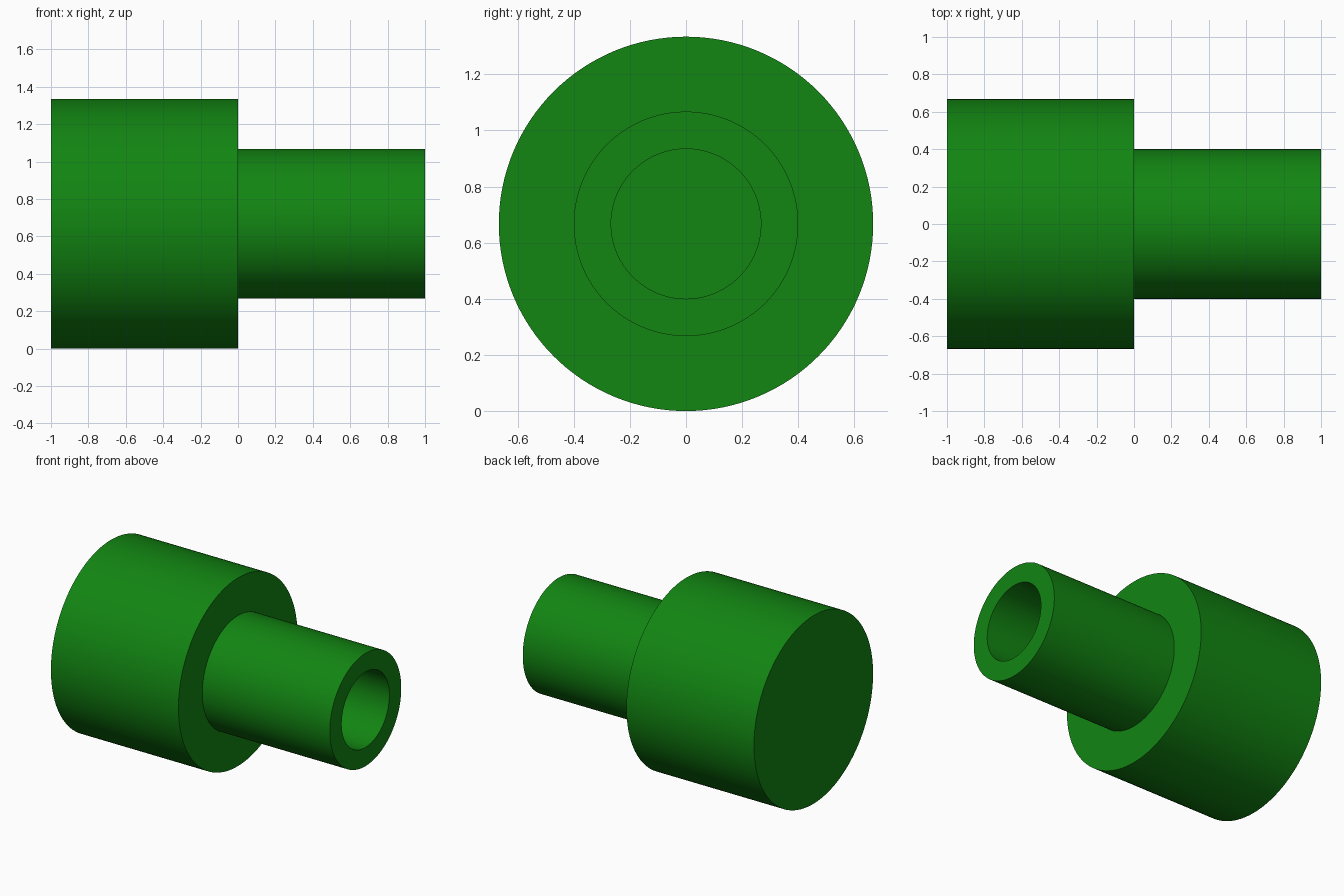
import bpy, bmesh, math

cube = bpy.data.objects.get("Cube")
if cube:
    bpy.data.objects.remove(cube, do_unlink=True)

SEGMENTS = 128
AXIS_Z = 0.667

# Green plastic
green = bpy.data.materials.new("green")
green.use_nodes = True
colour = (0.006, 0.235, 0.006, 1.0)
green.diffuse_color = colour
green.node_tree.nodes["Principled BSDF"].inputs["Base Color"].default_value = colour


def turned_part(name, profile):
    """Turn an open (x, radius) profile about the x axis and cap both ends."""
    bm = bmesh.new()
    rings = []
    for x, r in profile:
        angles = [2 * math.pi * i / SEGMENTS for i in range(SEGMENTS)]
        rings.append([bm.verts.new((x, r * math.cos(a), r * math.sin(a))) for a in angles])
    for a, b in zip(rings, rings[1:]):
        for i in range(SEGMENTS):
            j = (i + 1) % SEGMENTS
            bm.faces.new((a[i], a[j], b[j], b[i]))
    bm.faces.new(rings[0])
    bm.faces.new(rings[-1])
    bmesh.ops.recalc_face_normals(bm, faces=bm.faces)
    mesh = bpy.data.meshes.new(name)
    bm.to_mesh(mesh)
    bm.free()
    mesh.materials.append(green)
    obj = bpy.data.objects.new(name, mesh)
    obj.location.z = AXIS_Z
    bpy.context.collection.objects.link(obj)
    bpy.ops.object.select_all(action='DESELECT')
    obj.select_set(True)
    bpy.context.view_layer.objects.active = obj
    bpy.ops.object.shade_smooth_by_angle(angle=math.radians(30))
    return obj


# Solid head, shoulder, hollow spigot and the floor of its blind bore
turned_part("stepped_bushing", [
    (-1.0, 0.667), (0.0, 0.667),   # head
    (0.0, 0.4), (1.0, 0.4),        # shoulder and spigot
    (1.0, 0.267), (0.0, 0.267),    # rim and bore
])
